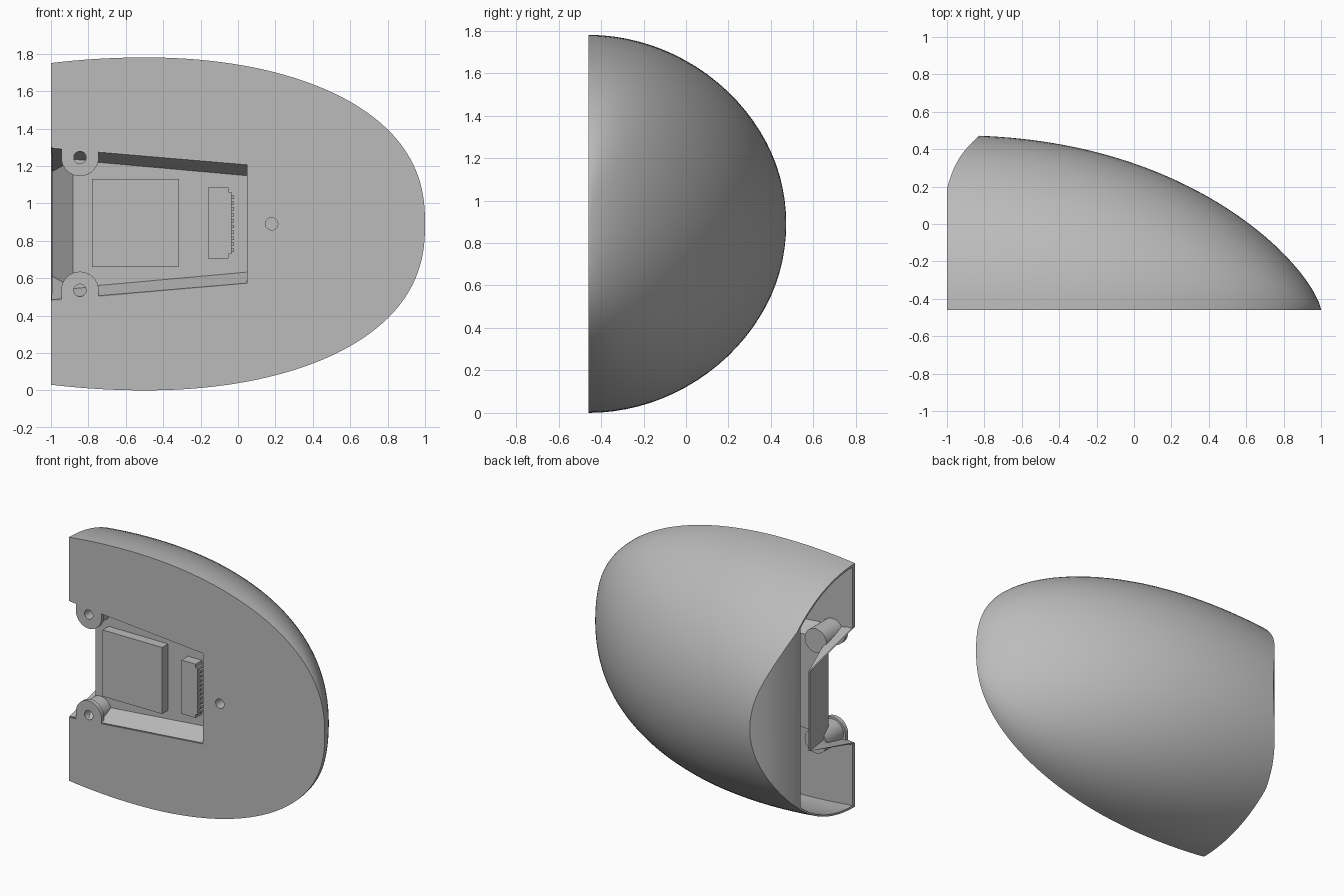
import bpy, bmesh, math
from mathutils import Vector

if "Cube" in bpy.data.objects:
    bpy.data.objects.remove(bpy.data.objects["Cube"], do_unlink=True)

FRONT, MID = -0.46, 0.89   # front plane and height of the mirror axis
FLOOR = -0.327             # depth of the tray floor

grey = bpy.data.materials.new("plain grey")
grey.use_nodes = True
grey.diffuse_color = (0.5, 0.5, 0.5, 1)
grey.node_tree.nodes["Principled BSDF"].inputs["Base Color"].default_value = (0.5, 0.5, 0.5, 1)


def make(name, verts, faces):
    mesh = bpy.data.meshes.new(name)
    bm = bmesh.new()
    vs = [bm.verts.new(v) for v in verts]
    for f in faces:
        bm.faces.new([vs[i] for i in f])
    bmesh.ops.remove_doubles(bm, verts=bm.verts, dist=1e-5)
    bmesh.ops.recalc_face_normals(bm, faces=bm.faces)
    bm.to_mesh(mesh)
    bm.free()
    mesh.materials.append(grey)
    ob = bpy.data.objects.new(name, mesh)
    bpy.context.collection.objects.link(ob)
    return ob


def prism(name, points, low, high, axis):
    """Extrude an outline along y (points are x, z) or z (points are x, y)."""
    n = len(points)
    place = (lambda p, d: (p[0], d, p[1])) if axis == "y" else (lambda p, d: (p[0], p[1], d))
    verts = [place(p, d) for d in (low, high) for p in points]
    faces = [range(n), range(n, 2 * n)]
    faces += [(i, (i + 1) % n, n + (i + 1) % n, n + i) for i in range(n)]
    return make(name, verts, faces)


def box(name, x0, x1, y0, y1, z0, z1):
    return prism(name, [(x0, z0), (x1, z0), (x1, z1), (x0, z1)], y0, y1, "y")


def disc(name, x, z, r, y0, y1):
    ring = [(x + r * math.cos(a * math.tau / 32), z + r * math.sin(a * math.tau / 32)) for a in range(32)]
    return prism(name, ring, y0, y1, "y")


def cut(ob, cutter):
    mod = ob.modifiers.new("cut", "BOOLEAN")
    mod.operation, mod.solver, mod.object = "DIFFERENCE", "EXACT", cutter
    bpy.context.view_layer.objects.active = ob
    bpy.ops.object.modifier_apply(modifier=mod.name)


def drop(*obs):
    for ob in obs:
        bpy.data.objects.remove(ob, do_unlink=True)


def half_width(x):
    if x < -0.5:
        return 0.89 - 0.12 * (x + 0.5) ** 2
    return 0.89 * max(0, 1 - ((x + 0.5) / 1.5) ** 2.1) ** 0.42


def depth(x):
    return 0.935 * max(0, 1 - ((x + 1) / 2) ** 2.2) ** 0.72


def dome(name, base, sx, sy, sz, start):
    """Half-egg solid lofted along x from elliptical sections."""
    rows, cols = 56, 48
    verts, faces = [], []
    for i in range(rows):
        x = -1 + 2 * math.sin(i / rows * math.pi / 2)
        for j in range(cols + 1):
            a = math.pi * j / cols
            px = start if i == 0 else (x + 1) * sx - 1
            verts.append((px, base + sy * depth(x) * math.sin(a), MID + sz * half_width(x) * math.cos(a)))
    w = cols + 1
    for i in range(rows - 1):
        faces += [(i * w + j, i * w + j + 1, (i + 1) * w + j + 1, (i + 1) * w + j) for j in range(cols)]
        faces.append((i * w, (i + 1) * w, (i + 1) * w + cols, i * w + cols))
    tip = len(verts)
    verts.append(((1 + 1) * sx - 1, base, MID))
    last = (rows - 1) * w
    faces += [(last + j, last + j + 1, tip) for j in range(cols)]
    faces += [(last, tip, last + cols), tuple(range(w))]
    return make(name, verts, faces)


def corner(shift):
    """Cutter that rounds the back of the open end."""
    pts = []
    for k in range(13):
        t = k / 12
        bulge = 0.03 * math.sin(math.pi * t)
        pts.append((-1.0 + 0.18 * t - bulge * 0.85 + shift, 0.19 + 0.29 * t + bulge * 0.5 - shift))
    pts = [(-1.3, pts[0][1] - 0.02)] + [(-1.02 + shift, pts[0][1] - 0.02)] + pts
    return prism("corner_cutter", pts + [(pts[-1][0], 0.8), (-1.3, 0.8)], -0.5, 2.5, "z")


# Hollow outer shell with a rounded back edge at the open end
shell = dome("shell", FRONT, 1, 1, 1, -1)
cavity = dome("cavity", FRONT + 0.03, 0.96, 0.94, 0.975, -1.1)
outer_corner, inner_corner = corner(0), corner(0.02)
cut(shell, outer_corner)
cut(cavity, inner_corner)
cut(shell, cavity)

# Opening in the front plate, leaving a round tab at each screw
BX, BZ, BR = -0.845, 0.355, 0.1
side = [(0.05, 0.32), (BX + BR, 0.39)]
side += [(BX + BR * math.cos(a), BZ - BR * math.sin(a)) for a in (math.pi * k / 16 for k in range(17))]
side += [(BX - BR, 0.41), (-1.1, 0.41)]
outline = [(x, MID + z) for x, z in side] + [(x, MID - z) for x, z in reversed(side)]
opening = prism("opening", outline, FRONT - 0.1, FRONT + 0.06, "y")
cut(shell, opening)
drop(outer_corner, inner_corner, cavity, opening)

# Screw posts and their holes
for name, x, z, r in (("upper_post", BX, MID + BZ, 0.085), ("lower_post", BX, MID - BZ, 0.085),
                      ("centre_post", 0.18, MID, 0.06)):
    post = disc(name, x, z, r, FRONT + 0.01, FRONT + 0.22)
    hole = disc("hole", x, z, 0.033, FRONT - 0.1, FRONT + 0.12)
    cut(post, hole)
    cut(shell, hole)
    drop(hole)
    post.data.polygons.foreach_set("use_smooth", [False] * len(post.data.polygons))

# Recessed tray: sloped side walls, floor, end wall and a ramp into the open end
rim = FRONT + 0.006
half = [(0.05, rim, 0.32), (-0.88, rim, 0.40), (-0.995, rim, 0.41),
        (0.05, FLOOR, 0.26), (-0.88, FLOOR, 0.345), (-0.99, 0.04, 0.28)]
verts = [(x, y, MID + s * z) for s in (1, -1) for x, y, z in half]
faces = [(0, 1, 4, 3), (1, 2, 5, 4), (6, 7, 10, 9), (7, 8, 11, 10),
         (3, 4, 10, 9), (4, 5, 11, 10), (0, 3, 9, 6)]
tray = make("tray", verts, faces)
thick = tray.modifiers.new("thickness", "SOLIDIFY")
thick.thickness, thick.offset = 0.01, 0

# Parts on the tray floor
box("square_block", -0.78, -0.315, FLOOR - 0.07, FLOOR, 0.66, 1.13)
box("connector_body", -0.16, -0.05, FLOOR - 0.075, FLOOR, 0.705, 1.085)
box("connector_lip", -0.05, -0.035, FLOOR - 0.075, FLOOR, 0.73, 1.06)
for k in range(10):
    z = 0.75 + k * 0.0315
    box("connector_pin", -0.035, -0.022, FLOOR - 0.06, FLOOR, z - 0.009, z + 0.009)

# Smooth dome with crisp edges
bpy.ops.object.select_all(action="DESELECT")
for ob in [shell] + [o for o in bpy.data.objects if o.name.endswith("_post")]:
    ob.select_set(True)
    bpy.context.view_layer.objects.active = ob
bpy.ops.object.shade_smooth_by_angle(angle=math.radians(30))
